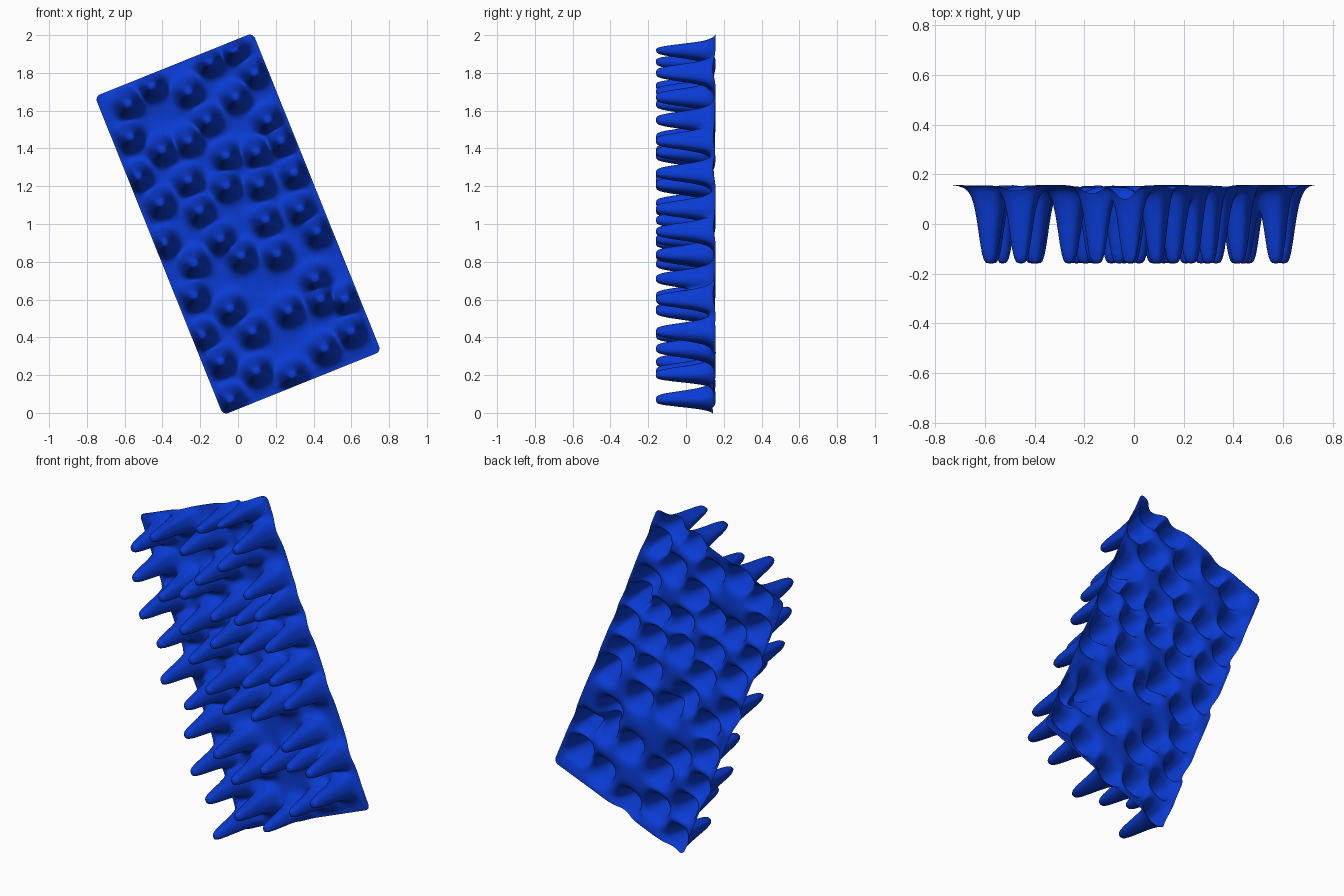
import bpy, bmesh, math
from mathutils import Vector

if "Cube" in bpy.data.objects:
    bpy.data.objects.remove(bpy.data.objects["Cube"])

# tilted sheet: half sizes, tilt, corner rounding, back plane and spike depth
A, B = 0.451, 0.909
TILT = math.atan2(0.33, 0.82)
CORNER = 0.03
BACK_Y, DEPTH = 0.158, 0.316
NU, NV = 140, 282
C, S = math.cos(TILT), math.sin(TILT)

# spike centres (x, z) scattered over the sheet
SPIKES = [
    (-.58, 1.635), (-.455, 1.73), (-.26, 1.70), (-.15, 1.86), (-.02, 1.925),
    (-.57, 1.46), (-.40, 1.39), (-.16, 1.55), (-.01, 1.67), (.09, 1.80),
    (-.26, 1.44), (-.06, 1.36), (.10, 1.38), (.16, 1.55), (.23, 1.44),
    (-.53, 1.25), (-.26, 1.23), (-.06, 1.20), (.12, 1.21), (.30, 1.27),
    (-.41, 1.11), (-.20, 1.07), (.15, 1.02), (.33, 1.08),
    (-.39, .90), (-.09, .92), (-.23, .79), (.02, .83), (.21, .84),
    (.42, .96), (-.23, .62), (.41, .71), (-.04, .55),
    (.27, .54), (.44, .60), (.57, .60), (-.19, .41),
    (.08, .43), (.60, .43), (.46, .34), (-.09, .27), (.10, .22),
    (.29, .20), (-.04, .07)]


def to_local(x, z):
    return x * C + (z - 1) * S, -x * S + (z - 1) * C


LOCAL = [to_local(x, z) for x, z in SPIKES]


def depth(u, v):
    # rounded, slightly square spikes with flared bases, blended together
    total = 0.0
    for su, sv in LOCAL:
        du, dv = abs(u - su), abs(v - sv)
        if du < 0.22 and dv < 0.22:
            r = (du ** 2.5 + dv ** 2.5) ** (1 / 2.5)
            d = 1 / (1 + (r / 0.048) ** 4.2)
            total += d ** 2
    # flatten towards the rim, leaving a gentle wave along the border
    edge = min(A - abs(u), B - abs(v))
    t = min(max(edge / 0.045, 0.0), 1.0)
    fade = 0.3 + 0.7 * t * t * (3 - 2 * t)
    return DEPTH * min(math.sqrt(total), 1.0) * fade


def round_corner(u, v):
    cu, cv = A - CORNER, B - CORNER
    if abs(u) > cu and abs(v) > cv:
        o = Vector((abs(u) - cu, abs(v) - cv))
        if o.length > CORNER:
            o = o.normalized() * CORNER
        u = math.copysign(cu + o.x, u)
        v = math.copysign(cv + o.y, v)
    return u, v


# hollow spiked sheet as one displaced grid
bm = bmesh.new()
rows = []
for j in range(NV + 1):
    row = []
    for i in range(NU + 1):
        u, v = round_corner(A * (2 * i / NU - 1), B * (2 * j / NV - 1))
        y = BACK_Y - depth(u, v)
        row.append(bm.verts.new((u * C - v * S, y, 1 + u * S + v * C)))
    rows.append(row)
for j in range(NV):
    for i in range(NU):
        f = bm.faces.new((rows[j][i], rows[j][i + 1],
                          rows[j + 1][i + 1], rows[j + 1][i]))
        f.smooth = True

mesh = bpy.data.meshes.new("spiked_sheet")
bm.to_mesh(mesh)
bm.free()
sheet = bpy.data.objects.new("spiked_sheet", mesh)
bpy.context.collection.objects.link(sheet)

blue = bpy.data.materials.new("royal blue")
blue.diffuse_color = (0.003, 0.044, 0.66, 1)
blue.use_nodes = True
blue.node_tree.nodes["Principled BSDF"].inputs["Base Color"].default_value = blue.diffuse_color
mesh.materials.append(blue)
